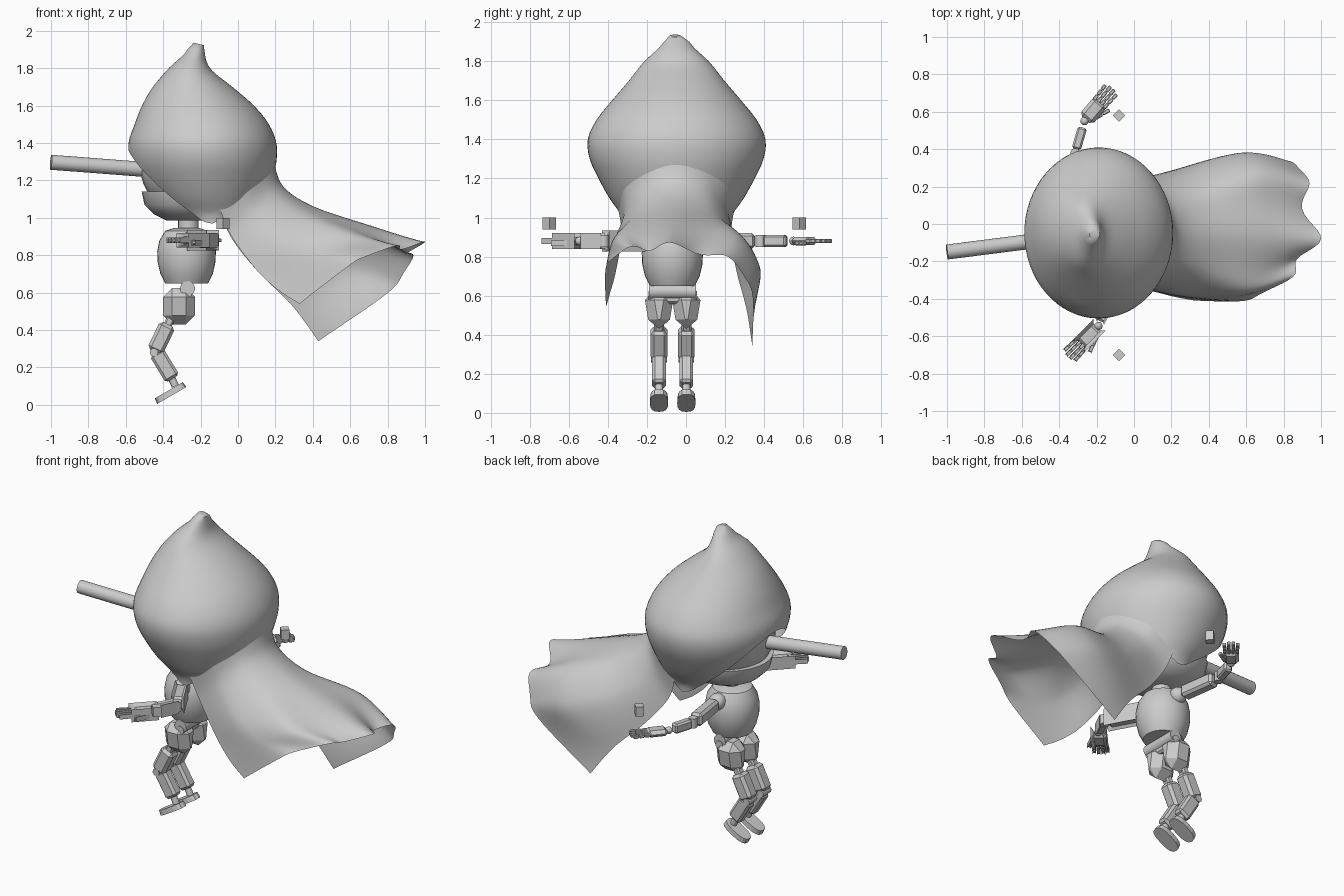
import bpy, bmesh, math
from mathutils import Vector

cube = bpy.data.objects.get("Cube")
if cube:
    bpy.data.objects.remove(cube)

grey = bpy.data.materials.new("plain_grey")
grey.use_nodes = True
grey.diffuse_color = (0.6, 0.6, 0.6, 1)
grey.node_tree.nodes["Principled BSDF"].inputs["Base Color"].default_value = (0.6, 0.6, 0.6, 1)


def finish(name, bm, smooth=None):
    bmesh.ops.recalc_face_normals(bm, faces=bm.faces)
    mesh = bpy.data.meshes.new(name)
    bm.to_mesh(mesh)
    bm.free()
    mesh.materials.append(grey)
    obj = bpy.data.objects.new(name, mesh)
    bpy.context.collection.objects.link(obj)
    if smooth:
        bpy.ops.object.select_all(action='DESELECT')
        bpy.context.view_layer.objects.active = obj
        obj.select_set(True)
        bpy.ops.object.shade_smooth_by_angle(angle=math.radians(smooth))


def curve_at(points, t):
    """Smooth curve through points, t from 0 to 1."""
    last = len(points) - 1
    i = min(int(t * last), last - 1)
    f = t * last - i
    a, b = points[i], points[i + 1]
    before, after = points[max(i - 1, 0)], points[min(i + 2, last)]
    m, n = (b - before) * 0.5, (after - a) * 0.5
    return (a * (2 * f**3 - 3 * f**2 + 1) + m * (f**3 - 2 * f**2 + f)
            + b * (3 * f**2 - 2 * f**3) + n * (f**3 - f**2))


def grid(bm, rows, closed=False):
    for r, s in zip(rows, rows[1:]):
        for i in range(len(r) - (not closed)):
            j = (i + 1) % len(r)
            bm.faces.new((r[i], r[j], s[j], s[i]))


def block(name, start, end, wide, deep, bevel=0.2, taper=1):
    """Bevelled box between two points; wide is across, deep is in the bend plane."""
    bm = bmesh.new()
    bmesh.ops.create_cube(bm, size=1)
    axis = Vector(end) - Vector(start)
    side = Vector((0, 0, 1)).cross(axis).normalized() if abs(axis.z) < 0.01 else Vector((0, 1, 0))
    front = side.cross(axis).normalized()
    mid = (Vector(start) + Vector(end)) / 2
    for v in bm.verts:
        w = wide * (taper if v.co.z > 0 else 1)
        v.co = mid + side * v.co.x * w + front * v.co.y * deep + axis * v.co.z
    bmesh.ops.bevel(bm, geom=bm.edges[:], offset=min(wide, deep, axis.length) * bevel,
                    segments=1, affect='EDGES')
    finish(name, bm)


def rod(name, start, end, radius):
    bm = bmesh.new()
    a, b = Vector(start), Vector(end)
    bmesh.ops.create_cone(bm, cap_ends=True, segments=20, radius1=radius,
                          radius2=radius, depth=(b - a).length)
    bmesh.ops.rotate(bm, matrix=(b - a).to_track_quat('Z', 'Y').to_matrix(), verts=bm.verts)
    bmesh.ops.translate(bm, vec=(a + b) / 2, verts=bm.verts)
    finish(name, bm, 40)


def axle(name, x, y, z, radius, half):
    rod(name, (x, y - half, z), (x, y + half, z), radius)


def ball(name, center, size):
    bm = bmesh.new()
    bmesh.ops.create_uvsphere(bm, u_segments=32, v_segments=18, radius=1)
    bmesh.ops.scale(bm, vec=size, verts=bm.verts)
    bmesh.ops.translate(bm, vec=center, verts=bm.verts)
    finish(name, bm, 50)


def lathe(name, x, y, profile):
    bm = bmesh.new()
    turns = [math.tau * i / 32 for i in range(32)]
    rings = [[bm.verts.new((x + r * math.cos(a), y + r * math.sin(a), z)) for a in turns]
             for r, z in profile]
    grid(bm, rings, closed=True)
    bm.faces.new(rings[0])
    bm.faces.new(rings[-1])
    finish(name, bm, 40)


# Hood: front edge, back edge and half width at even heights from the hem upward
hood_section = [Vector(p) for p in (
    (-.37, .10, .28), (-.46, .14, .345), (-.53, .18, .40), (-.575, .205, .445), (-.585, .205, .455),
    (-.553, .165, .41), (-.513, .085, .33), (-.455, -.03, .245), (-.37, -.15, .165), (-.27, -.18, .065))]
hood_low, hood_high, columns = 1.0, 1.9, 64
bm = bmesh.new()
rings = []
for k in range(29):
    ring = []
    for i in range(columns):
        a = math.tau * i / columns
        c = math.cos(a)
        # the hem arches up over the face and slightly at the nape
        hem = 0.97 + (0.39 * (-c) ** 2.3 if c < 0 else 0.13 * c)
        z = hem + (hood_high - hem) * k / 28
        t = max(0, min(1, (z - hood_low) / (hood_high - hood_low)))
        front, back, half = curve_at(hood_section, t)
        ring.append(bm.verts.new(((front + back) / 2 + (back - front) / 2 * c,
                                  -0.048 + half * math.sin(a), z)))
    rings.append(ring)
tip = [bm.verts.new((-.21 + (v.co.x + .225) * .6, -.055 + (v.co.y + .048) * .45,
                     1.93 - (v.co.x + .225) * .15)) for v in rings[-1]]
grid(bm, rings + [tip], closed=True)
bm.faces.new(tip)
finish("hood", bm, 60)

# Cape: guide rows from the hood surface to the hem, right side to left side
cape_rows = [[Vector(p) for p in row] for row in (
    ((-.1, -.35, 1.06), (.05, -.32, 1.18), (.15, -.2, 1.27), (.19, -.05, 1.31),
     (.15, .11, 1.27), (.05, .23, 1.18), (-.1, .25, 1.06)),
    ((-.04, -.33, .91), (.1, -.31, 1.04), (.2, -.21, 1.14), (.24, -.05, 1.17),
     (.2, .11, 1.14), (.1, .21, 1.04), (-.04, .23, .9)),
    ((.1, -.36, .72), (.25, -.37, .88), (.36, -.25, 1.02), (.4, -.05, 1.06),
     (.36, .15, 1.02), (.27, .27, .88), (.1, .26, .72)),
    ((.22, -.39, .61), (.45, -.4, .8), (.63, -.33, .91), (.7, -.06, .95),
     (.66, .24, .92), (.6, .38, .74), (.29, .31, .53)),
    ((.33, -.41, .54), (.64, -.4, .775), (.85, -.25, .84), (.96, -.08, .85),
     (.91, .18, .8), (.86, .33, .65), (.43, .34, .34)))]
bm = bmesh.new()
sheet = []
for k in range(33):
    v = k / 32
    row = []
    for i in range(61):
        u = i / 60
        p = curve_at([curve_at(r, u) for r in cape_rows], v)
        # folds deepen toward the hem and fade at the two side edges
        fold = v ** 4 * math.sin(math.pi * u) * math.cos((u - 0.5) * math.tau * 5)
        row.append(bm.verts.new(p + Vector((0.04 * fold, 0, 0.022 * fold))))
    sheet.append(row)
grid(bm, sheet)
finish("cape", bm, 80)

# Head inside the hood, with jaw and long nose
ball("head", (-.2, -.055, 1.28), (.325, .31, .29))
lathe("jaw", -.25, -.055, ((.265, 1.14), (.25, 1.07), (.2, 1.02), (.13, .985)))
rod("nose", (-1, -.15, 1.297), (-.45, -.08, 1.255), .04)
rod("neck", (-.265, -.07, .9), (-.265, -.07, 1.05), .055)

# Barrel torso and waist
lathe("torso", -.275, -.07, ((.07, .945), (.115, .93), (.145, .88), (.157, .82),
                             (.154, .76), (.14, .70), (.115, .65)))
axle("waist_axle", -.27, -.07, .622, .04, .12)
block("waist_post", (-.27, -.07, .68), (-.28, -.07, .56), .1, .06)

# Legs
for side, y in (("right", -.138), ("left", .002)):
    block(side + "_thigh", (-.315, y, .625), (-.315, y, .43), .16, .17, .3, .6)
    axle(side + "_hip_pin", -.27, y, .6, .025, .055)
    block(side + "_knee_link", (-.35, y, .48), (-.39, y, .4), .05, .045)
    block(side + "_upper_shin", (-.375, y, .43), (-.445, y, .285), .085, .09)
    axle(side + "_knee", -.45, y, .28, .022, .04)
    block(side + "_lower_shin", (-.435, y, .28), (-.35, y, .14), .07, .085)
    rod(side + "_ankle", (-.365, y, .165), (-.335, y, .1), .02)
    # rounded oblong foot slab, pitched with the toe down
    bm = bmesh.new()
    bmesh.ops.create_cone(bm, cap_ends=True, segments=16, radius1=1, radius2=.95, depth=.032)
    slope = math.radians(30)
    for v in bm.verts:
        x, w, h = v.co
        x = math.copysign(abs(x) ** .75, x) * .09
        w = math.copysign(abs(w) ** .75, w) * .047
        v.co = (-.362 + x * math.cos(slope) - h * math.sin(slope), y + w,
                .064 + x * math.sin(slope) + h * math.cos(slope))
    finish(side + "_foot", bm)

# Arms: shoulder, elbow, wrist and fingertip positions; turn is the thumb side
arm_z = .88
for side, turn, *joints in (
        ("right", 1, (-.25, -.2), (-.13, -.42), (-.19, -.545), (-.37, -.73)),
        ("left", -1, (-.27, .07), (-.315, .38), (-.265, .55), (-.1, .745))):
    shoulder, elbow, wrist, finger = [Vector((*p, arm_z)) for p in joints]
    ball(side + "_shoulder", shoulder, (.05, .05, .05))
    block(side + "_upper_arm", shoulder.lerp(elbow, .15), shoulder.lerp(elbow, .9), .075, .08)
    rod(side + "_elbow", elbow - Vector((0, 0, .03)), elbow + Vector((0, 0, .03)), .025)
    block(side + "_forearm", elbow.lerp(wrist, .12), elbow.lerp(wrist, .8), .05, .06)
    ball(side + "_wrist", wrist, (.022, .022, .022))
    # palm, four fingers and thumb
    along = (finger - wrist).normalized()
    across = Vector((-along.y, along.x, 0)) * turn
    block(side + "_palm", wrist + along * .01, wrist + along * .135, .09, .042, .45)
    for n in range(4):
        root = wrist + along * .12 + across * (n - 1.5) * .023
        aim = (along + across * (n - 1.5) * .03).normalized()
        reach = .12 - .012 * abs(n - 1.5)
        for s in range(3):
            block(f"{side}_finger_{n}_{s}", root + aim * reach * s / 3,
                  root + aim * reach * (s + .95) / 3, .02, .021)
    base = wrist + along * .05 + across * .035 - Vector((0, 0, .012))
    aim = (along + across * .35).normalized()
    for s in range(2):
        block(f"{side}_thumb_{s}", base + aim * .045 * s, base + aim * (.045 * s + .042), .021, .021)

# Small floating cubes beside the hands
for side, y in (("right", -.7), ("left", .58)):
    bm = bmesh.new()
    bmesh.ops.create_cone(bm, cap_ends=True, segments=4, radius1=.034, radius2=.034, depth=.06)
    bmesh.ops.translate(bm, vec=(-.08, y, .97), verts=bm.verts)
    finish(side + "_float_cube", bm)
